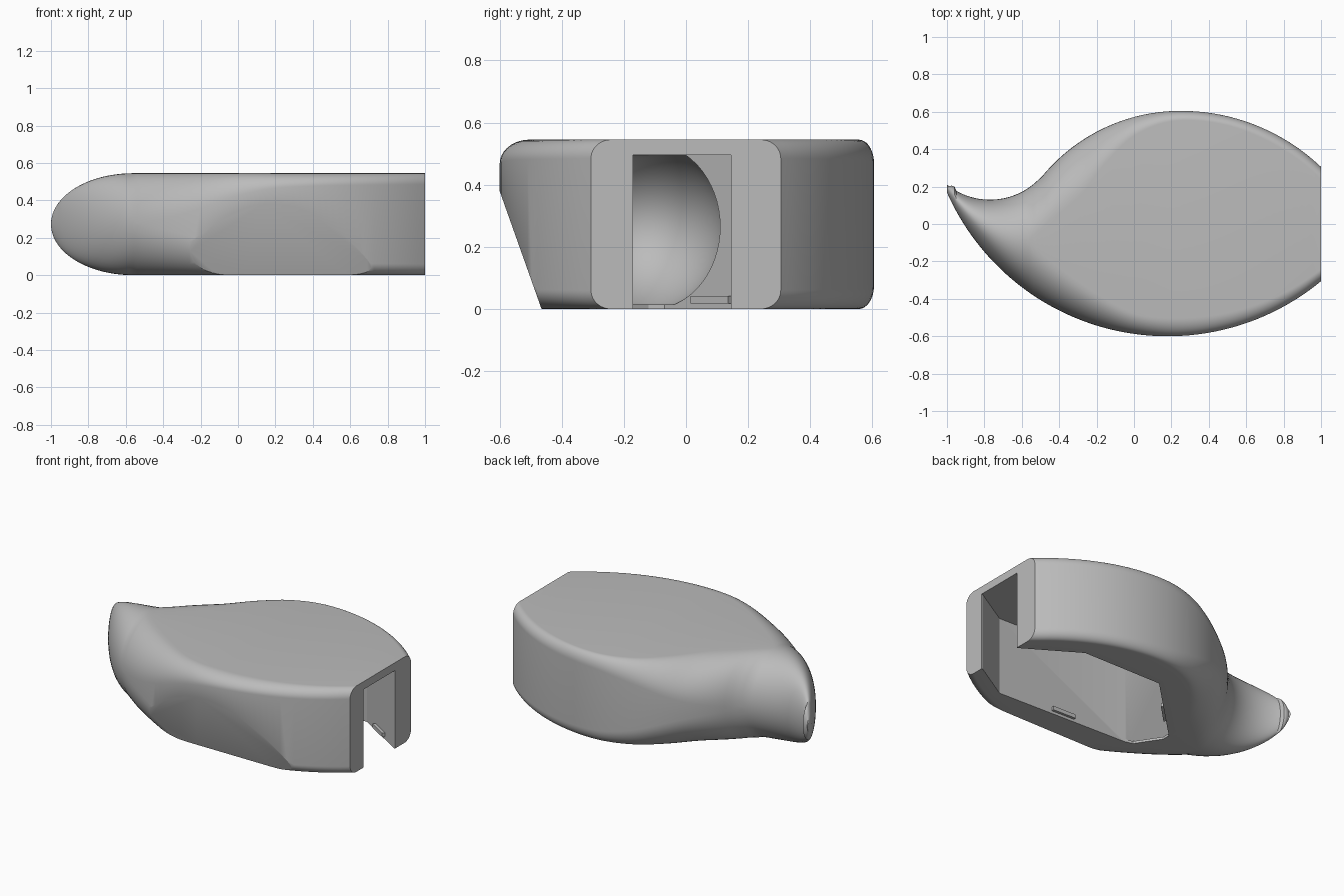
import bpy, bmesh
from math import sin, cos, pi, sqrt
from mathutils import Vector, Matrix

if "Cube" in bpy.data.objects:
    bpy.data.objects.remove(bpy.data.objects["Cube"])

HEIGHT = 0.545
MID = HEIGHT / 2

grey = bpy.data.materials.new("plain_grey")
grey.use_nodes = True
grey.diffuse_color = (0.5, 0.5, 0.5, 1)
grey.node_tree.nodes["Principled BSDF"].inputs["Base Color"].default_value = (0.5, 0.5, 0.5, 1)


def curve(points, x):
    """Smooth cubic curve through (x, value) points."""
    n = len(points)
    i = max(k for k in range(n - 1) if points[k][0] <= x)

    def slope(k):
        a, b = points[max(k - 1, 0)], points[min(k + 1, n - 1)]
        return (b[1] - a[1]) / (b[0] - a[0])
    (x0, v0), (x1, v1) = points[i], points[i + 1]
    h = x1 - x0
    t = (x - x0) / h
    return (v0 * (1 + 2 * t) * (1 - t) ** 2 + v1 * t * t * (3 - 2 * t)
            + h * t * (1 - t) * ((1 - t) * slope(i) - t * slope(i + 1)))


def arc(x, cx, cy, r):
    """Height of the upper half of a circle at x."""
    return cy + sqrt(max(0, r * r - (x - cx) ** 2))


def back(x):
    """Back outline: bulging side, hollow tail curve, rounded tip."""
    if x > .25:
        return arc(x, .25, -.4825, 1.0875)
    if x > -.5:
        return arc(x, .25, -.355, .96)
    tail = -arc(x, -.77, -.497, .367)
    return max(tail, arc(x, -.975, .18, .025)) if x < -.95 else tail


def front(x):
    """Front outline: one long arc."""
    return -arc(x, .18, -.69, 1.29)


def make_object(name, bm):
    bmesh.ops.recalc_face_normals(bm, faces=bm.faces)
    mesh = bpy.data.meshes.new(name)
    bm.to_mesh(mesh)
    bm.free()
    mesh.materials.append(grey)
    obj = bpy.data.objects.new(name, mesh)
    bpy.context.collection.objects.link(obj)
    return obj


# Edge rounding along the length
round_back = [(-.56, .27), (-.3, .29), (-.15, .19), (0, .1), (.25, .05), (1, .065)]
round_front = [(-.56, .27), (-.3, .2), (0, .11), (.25, .095), (1, .065)]
round_up = [(-.57, MID), (-.3, .22), (0, .12), (.25, .075), (1, .06)]


def section(x, corner_steps=12):
    """Rounded cross-section of the body at x."""
    hi, lo = back(x), front(x)
    half = MID
    if x < -.56:
        half = MID * sqrt(max(0, 1 - ((x + .56) / .44) ** 2))
        rb = rf = (hi - lo) / 2
        rz = half
    else:
        rb, rf, rz = curve(round_back, x), curve(round_front, x), min(curve(round_up, x), half)
        fit = min(1, (hi - lo) / (rb + rf))
        rb, rf = rb * fit, rf * fit
    ring = []
    for quarter, (sy, sz) in enumerate([(1, 1), (-1, 1), (-1, -1), (1, -1)]):
        r = rb if sy > 0 else rf
        cy = hi - rb if sy > 0 else lo + rf
        for k in range(corner_steps + 1):
            a = (quarter + k / corner_steps) * pi / 2
            ring.append((x, cy + r * cos(a), MID + sz * (half - rz) + rz * sin(a)))
    return ring


# Body: loft of the sections, denser at the tail tip
bm = bmesh.new()
stations = [-1 + 2 * (max(k, .1) / 80) ** 1.6 for k in range(81)]
rings = [[bm.verts.new(p) for p in section(x)] for x in stations]
for r0, r1 in zip(rings, rings[1:]):
    for j in range(len(r0)):
        k = (j + 1) % len(r0)
        bm.faces.new((r0[j], r0[k], r1[k], r1[j]))
bm.faces.new(rings[0])
bm.faces.new(rings[-1])
bmesh.ops.remove_doubles(bm, verts=bm.verts, dist=.0004)

# Sloping flat cut low on the front side
bmesh.ops.bisect_plane(bm, geom=bm.verts[:] + bm.edges[:] + bm.faces[:],
                       plane_co=(0, -.465, 0), plane_no=(0, -.38, -.135), clear_outer=True)
bmesh.ops.holes_fill(bm, edges=[e for e in bm.edges if e.is_boundary], sides=0)
body = make_object("leaf_body", bm)

# Cavity cutter: open underneath and through the flat end
bm = bmesh.new()
plan = [(1.1, .145), (.993, .145), (.66, .35), (.11, .355), (-.32, -.07), (-.32, -.12),
        (-.22, -.27), (-.17, -.285), (.74, -.32), (.993, -.17), (1.1, -.17)]
base = bm.faces.new([bm.verts.new((x, y, -.1)) for x, y in plan])
top = bmesh.ops.extrude_face_region(bm, geom=[base])["geom"]
bmesh.ops.translate(bm, vec=(0, 0, .595), verts=[v for v in top if isinstance(v, bmesh.types.BMVert)])
cavity = make_object("cavity_cutter", bm)

# Tail hollow cutter: rounded pocket running on into the tail, flat roof, floor and front wall
bm = bmesh.new()
bmesh.ops.create_uvsphere(bm, u_segments=48, v_segments=32, radius=1)
bmesh.ops.transform(bm, verts=bm.verts, matrix=Matrix.Translation((-.25, -.16, .265))
                    @ Matrix.Diagonal((.42, .28, .28, 1)))
for co, no in (((0, 0, .494), (0, 0, 1)), ((0, 0, .015), (0, 0, -1)), ((0, -.284, 0), (0, -1, 0))):
    bmesh.ops.bisect_plane(bm, geom=bm.verts[:] + bm.edges[:] + bm.faces[:],
                           plane_co=co, plane_no=no, clear_outer=True)
    bmesh.ops.holes_fill(bm, edges=[e for e in bm.edges if e.is_boundary], sides=0)
hollow = make_object("tail_hollow_cutter", bm)

bpy.context.view_layer.objects.active = body
for cutter in (cavity, hollow):
    cutter.hide_render = True
    mod = body.modifiers.new(cutter.name, 'BOOLEAN')
    mod.operation = 'DIFFERENCE'
    mod.solver = 'EXACT'
    mod.object = cutter
    bpy.ops.object.modifier_apply(modifier=mod.name)
    bpy.data.objects.remove(cutter)

bpy.ops.object.select_all(action='DESELECT')
body.select_set(True)
bpy.ops.object.shade_smooth_by_angle(angle=.5)


# Small clips at the foot of the cavity walls
def clip(name, start, end):
    a, b = Vector(start), Vector(end)
    d = b - a
    bm = bmesh.new()
    bmesh.ops.create_cube(bm, size=1)
    turn = d.to_track_quat('X', 'Z').to_matrix().to_4x4()
    bmesh.ops.transform(bm, verts=bm.verts, matrix=Matrix.Translation((a + b) / 2) @ turn
                        @ Matrix.Diagonal((d.length, .03, .025, 1)))
    make_object(name, bm)


clip("front_clip", (.2, -.298, .03), (.36, -.304, .03))
clip("back_clip", (-.22, .025, .03), (-.1, .145, .03))
clip("mouth_clip", (.88, .212, .03), (.76, .286, .03))
